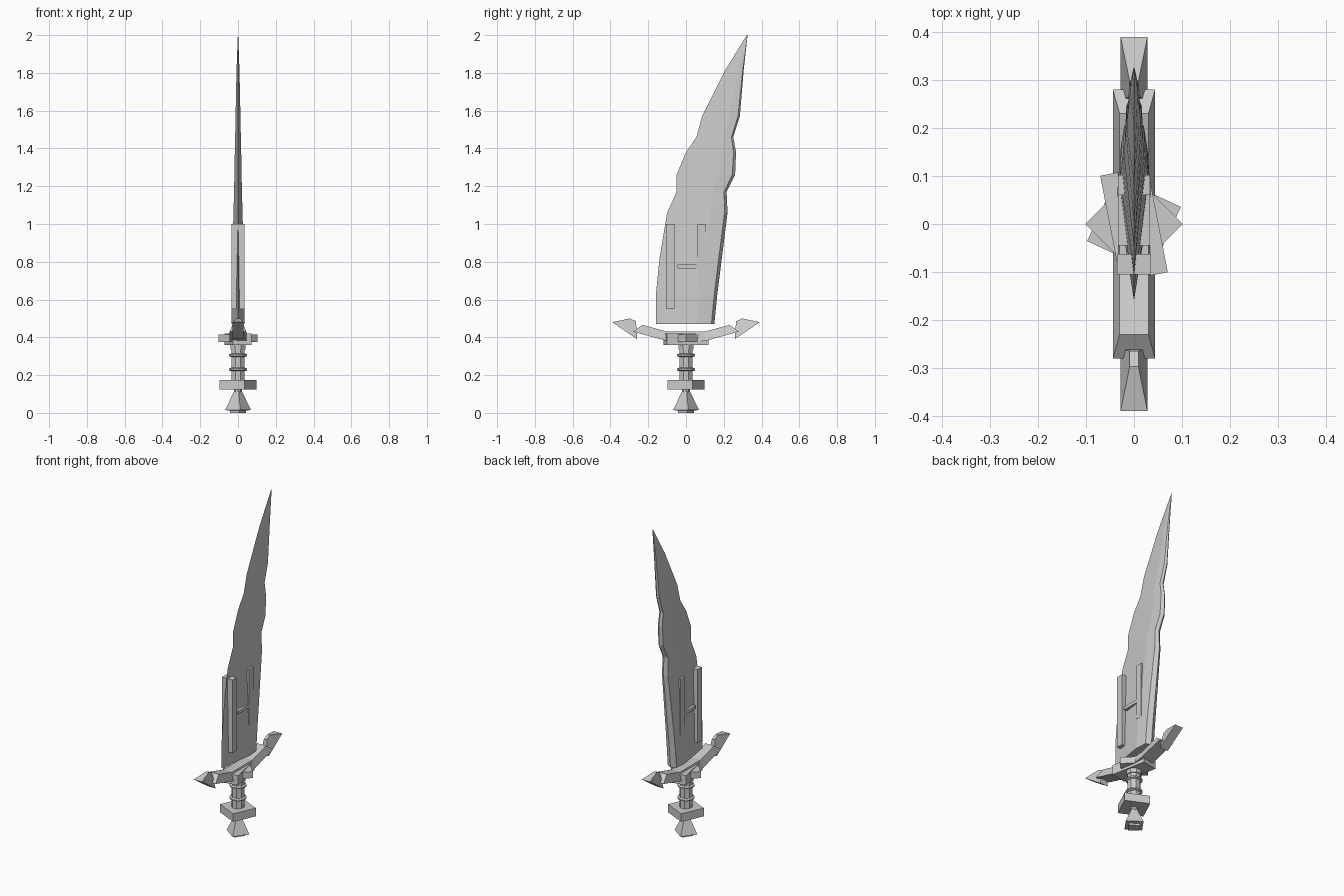
import bpy, bmesh, math
from mathutils import Matrix

if "Cube" in bpy.data.objects:
    bpy.data.objects.remove(bpy.data.objects["Cube"])

steel = bpy.data.materials.new("grey_steel")
steel.diffuse_color = (0.6, 0.6, 0.6, 1)
steel.use_nodes = True
steel.node_tree.nodes["Principled BSDF"].inputs["Base Color"].default_value = steel.diffuse_color


def make(name, bm):
    bmesh.ops.recalc_face_normals(bm, faces=bm.faces)
    me = bpy.data.meshes.new(name)
    bm.to_mesh(me)
    bm.free()
    me.materials.append(steel)
    ob = bpy.data.objects.new(name, me)
    bpy.context.collection.objects.link(ob)
    return ob


def loft(name, rings):
    """Skin a list of equal-length point rings and cap both ends."""
    bm = bmesh.new()
    vs = [[bm.verts.new(p) for p in r] for r in rings]
    n = len(vs[0])
    for a, b in zip(vs, vs[1:]):
        for i in range(n):
            j = (i + 1) % n
            bm.faces.new((a[i], a[j], b[j], b[i]))
    bm.faces.new(vs[0])
    bm.faces.new(vs[-1][::-1])
    return make(name, bm)


def box(name, x, y, z):
    bm = bmesh.new()
    bmesh.ops.create_cube(bm, size=1)
    bmesh.ops.scale(bm, vec=(x[1] - x[0], y[1] - y[0], z[1] - z[0]), verts=bm.verts)
    bmesh.ops.translate(bm, vec=(sum(x) / 2, sum(y) / 2, sum(z) / 2), verts=bm.verts)
    return make(name, bm)


def turned(name, profile, sides, turn=0):
    """Stack of regular polygons from (radius, height) pairs."""
    def ring(r, z):
        return [(r * math.cos(turn + i * math.tau / sides),
                 r * math.sin(turn + i * math.tau / sides), z) for i in range(sides)]
    return loft(name, [ring(r, z) for r, z in profile])


# blade: height, front edge, back edge, half thickness
stations = [
    (0.47, -0.16, 0.15, 0.035), (0.62, -0.16, 0.165, 0.034), (0.82, -0.14, 0.19, 0.030),
    (1.06, -0.10, 0.22, 0.024), (1.17, -0.05, 0.215, 0.021), (1.26, -0.05, 0.26, 0.019),
    (1.38, 0.0, 0.265, 0.017), (1.46, 0.055, 0.25, 0.015), (1.57, 0.085, 0.285, 0.013),
    (1.81, 0.205, 0.305, 0.008), (2.0, 0.322, 0.326, 0.001)]
rings = []
for z, y0, y1, w in stations:
    d = y1 - y0
    ridge, bevel = y0 + 0.72 * d, y1 - 0.05 * d
    rings.append([(0, y0, z), (w, ridge, z), (w * 0.85, bevel, z), (0, y1, z),
                  (-w * 0.85, bevel, z), (-w, ridge, z)])
loft("blade", rings)

# raised bars on both blade faces
box("front_bar", (-0.035, 0.035), (-0.105, -0.062), (0.55, 1.0))
for s, side in ((1, "right"), (-1, "left")):
    x = sorted((s * 0.005, s * 0.033))
    box(side + "_back_bar", x, (0.06, 0.102), (0.66, 1.0))
    box(side + "_cross_bar", x, (-0.045, 0.062), (0.765, 0.785))

# guard centre: twisted block plus diamond plate
block = box("guard_block", (-0.05, 0.05), (-0.112, 0.112), (0.36, 0.42))
block.data.transform(Matrix.Rotation(math.radians(11), 4, 'Z'))
turned("guard_diamond", [(0.102, 0.375), (0.102, 0.415)], 4)

# guard arms with barbed tips, mirrored front to back
for s, side in ((-1, "front"), (1, "back")):
    def section(top, bottom):
        (yt, zt), (yb, zb) = top, bottom
        return [(-0.03, s * yt, zt), (0.03, s * yt, zt),
                (0.044, s * yb, zb), (-0.044, s * yb, zb)]
    loft(side + "_guard_arm", [section((0.0, 0.43), (0.0, 0.37)),
                               section((0.10, 0.43), (0.11, 0.383)),
                               section((0.23, 0.466), (0.28, 0.43))])

    def plate(a, b, w):
        return [(-w, s * a[0], a[1]), (w, s * a[0], a[1]),
                (w, s * b[0], b[1]), (-w, s * b[0], b[1])]
    loft(side + "_guard_tip", [plate((0.39, 0.48), (0.258, 0.39), 0.028),
                               plate((0.297, 0.50), (0.265, 0.485), 0.009)])

# grip with two rings and a collar
turned("grip", [(0.038, 0.17), (0.038, 0.37)], 8, math.pi / 8)
turned("grip_collar", [(0.044, 0.335), (0.044, 0.365)], 8, math.pi / 8)
for i, z in enumerate((0.23, 0.305)):
    turned("grip_ring_%d" % (i + 1), [(0.037, z - 0.009), (0.048, z - 0.004),
                                      (0.048, z + 0.004), (0.037, z + 0.009)], 12)

# pommel block, neck and flared end
turn = math.radians(20)
turned("pommel_block", [(0.104, 0.125), (0.104, 0.175)], 4, turn)
turned("pommel_neck", [(0.02, 0.11), (0.02, 0.13)], 8)
turned("pommel_end", [(0.042, 0.0), (0.042, 0.012), (0.07, 0.015), (0.018, 0.12)], 4,
       math.radians(10))
